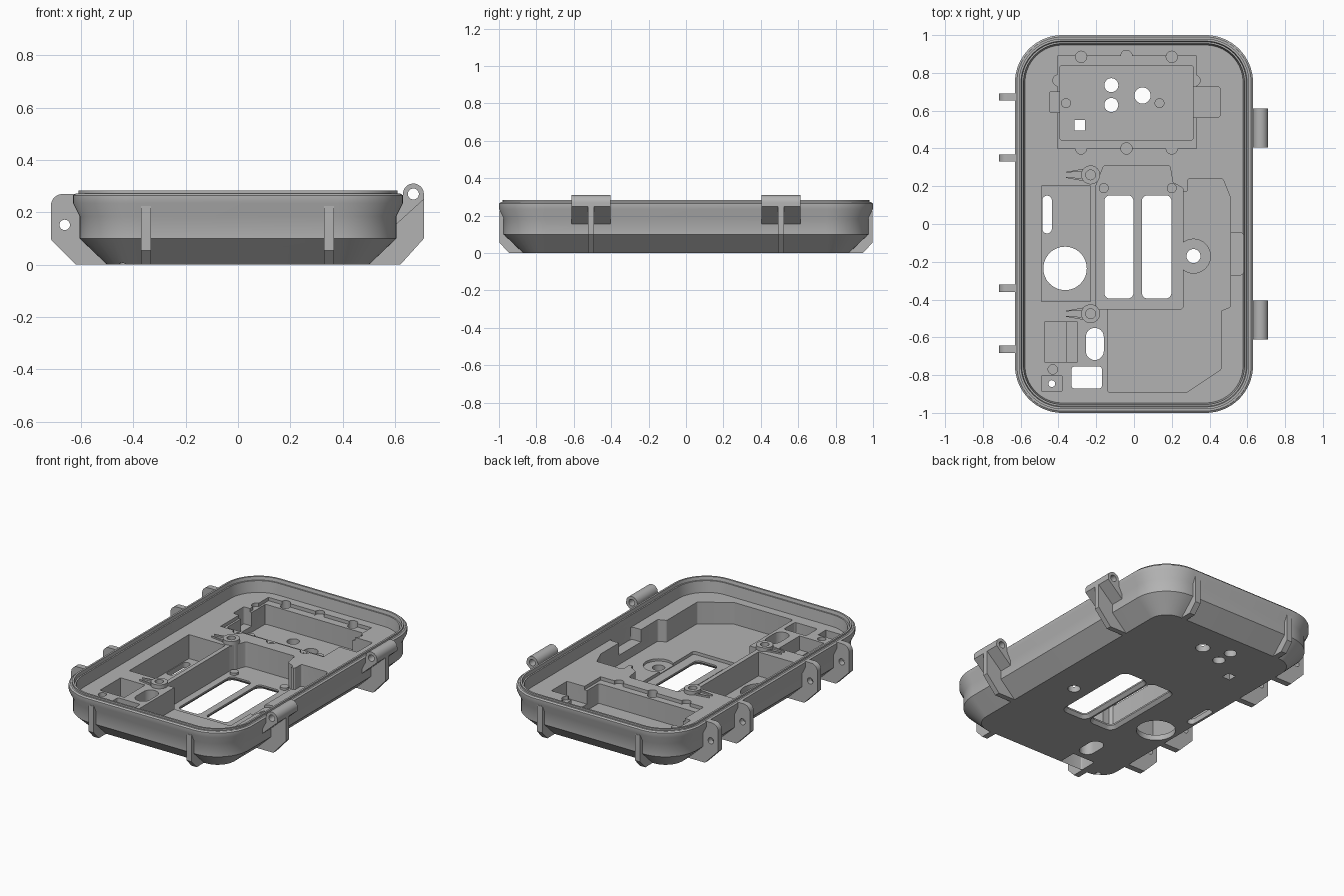
import bpy, bmesh
from math import sin, cos, pi
from mathutils import Vector

cube = bpy.data.objects.get("Cube")
if cube:
    bpy.data.objects.remove(cube, do_unlink=True)

GREY = (0.45, 0.45, 0.45, 1)
mat = bpy.data.materials.new("plain grey")
mat.use_nodes = True
mat.diffuse_color = GREY
mat.node_tree.nodes["Principled BSDF"].inputs["Base Color"].default_value = GREY


# ---- helpers -------------------------------------------------------------
def fillet(pts, r, n=6):
    """Round every corner of a polygon."""
    out = []
    for i, p in enumerate(pts):
        p = Vector(p)
        a = (Vector(pts[i - 1]) - p).normalized()
        b = (Vector(pts[(i + 1) % len(pts)]) - p).normalized()
        half = a.angle(b) / 2
        c = p + (a + b).normalized() * r / sin(half)
        start = p + a * r / (sin(half) / cos(half)) - c
        end = p + b * r / (sin(half) / cos(half)) - c
        for k in range(n + 1):
            t = k / n
            out.append(c + (start * (1 - t) + end * t).normalized() * r)
    return out


def rect(x0, x1, y0, y1, r=0, n=6):
    pts = [(x0, y0), (x1, y0), (x1, y1), (x0, y1)]
    return fillet(pts, r, n) if r else pts


def circle(x, y, r, n=32):
    return [(x + r * cos(2 * pi * k / n), y + r * sin(2 * pi * k / n)) for k in range(n)]


def place(p, w, axis):
    return {"x": (w, p[0], p[1]), "y": (p[0], w, p[1]), "z": (p[0], p[1], w)}[axis]


def loft(name, rings, axis="z"):
    """Closed solid through a list of (outline, level)."""
    bm = bmesh.new()
    loops = [[bm.verts.new(place(p, w, axis)) for p in pts] for pts, w in rings]
    n = len(loops[0])
    for lo, hi in zip(loops, loops[1:]):
        for i in range(n):
            j = (i + 1) % n
            bm.faces.new((lo[i], lo[j], hi[j], hi[i]))
    bm.faces.new(loops[0][::-1])
    bm.faces.new(loops[-1])
    bmesh.ops.recalc_face_normals(bm, faces=bm.faces)
    mesh = bpy.data.meshes.new(name)
    bm.to_mesh(mesh)
    bm.free()
    mesh.materials.append(mat)
    ob = bpy.data.objects.new(name, mesh)
    bpy.context.collection.objects.link(ob)
    return ob


def prism(name, pts, w0, w1, axis="z"):
    return loft(name, [(pts, w0), (pts, w1)], axis)


def cut(target, cutter):
    mod = target.modifiers.new("cut", "BOOLEAN")
    mod.operation, mod.solver, mod.object = "DIFFERENCE", "EXACT", cutter
    bpy.context.view_layer.objects.active = target
    bpy.ops.object.modifier_apply(modifier=mod.name)
    bpy.data.objects.remove(cutter, do_unlink=True)


# ---- tray body: chamfered base, flared rim, sealing lip, inner deck ------
DECK = 0.19
profile = [(.13, 0), (.025, .10), (.025, .185), (0, .235), (0, .265), (.01, .272), (.02, .272),
           (.02, .283), (.032, .283), (.036, .262), (.045, .262), (.053, DECK)]
body = loft("tray_body", [(rect(d - .63, .63 - d, d - 1, 1 - d, .25 - d, 12), z)
                          for d, z in profile])


def pocket(pts, floor):
    cut(body, prism("pocket_cutter", pts, floor, .3))


# ---- upper compartment with stepped ledge --------------------------------
pocket(rect(-.405, .33, .40, .89), .168)
for x, y, floor in [(-.28, .885, .1), (.2, .885, .1), (-.04, .4, .1),
                    (-.04, .89, .167), (-.28, .4, .167), (.2, .4, .167),
                    (-.4, .76, .167), (.32, .76, .167)]:
    pocket(circle(x, y, .03, 20), floor)
pocket(rect(-.392, .312, .445, .84, .01, 3), .04)
pocket(rect(-.448, -.3, .59, .70, .01, 3), .08)
pocket(rect(.25, .455, .565, .725, .01, 3), .08)

# ---- long side compartment, its niche and the window compartment ---------
pocket(fillet([(-.14, -.89), (.28, -.89), (.46, -.77), (.46, -.46), (.51, -.44), (.51, .14),
               (.47, .24), (.285, .24), (.285, .17), (.24, .17), (.24, -.43), (-.14, -.43)],
              .012, 3), .05)
pocket(rect(.48, .58, -.27, -.045, .02, 3), .11)
pocket(fillet([(-.202, -.45), (.26, -.45), (.26, .19), (.205, .22), (.19, .31),
               (-.16, .31), (-.202, .2)], .015, 3), .03)
pocket(circle(.315, -.17, .09), .035)

# ---- left compartments ---------------------------------------------------
pocket(rect(-.49, -.23, -.41, .2), .035)
pocket(rect(-.475, -.36, -.73, -.52), .06)
pocket(rect(-.37, -.3, -.73, -.52), .1)
pocket(rect(-.49, -.38, -.885, -.805), .1)
pocket(circle(-.43, -.77, .025, 20), .1)

# ---- openings through the floor ------------------------------------------
openings = [rect(-.485, -.435, -.05, .15, .0245), circle(-.365, -.235, .115, 48),
            rect(-.255, -.16, -.72, -.55, .047), rect(-.33, -.17, -.87, -.755, .012, 3),
            circle(-.435, -.845, .018, 20), circle(.315, -.17, .037),
            circle(-.12, .735, .037), circle(-.12, .63, .037), circle(.045, .68, .043),
            rect(-.315, -.26, .495, .55)]
for pts in openings:
    cut(body, prism("opening_cutter", pts, -.1, .4))

# paired windows, flared towards the underside
for x0, x1 in [(-.157, -.003), (.042, .198)]:
    inner = rect(x0, x1, -.395, .152, .03)
    outer = rect(x0 - .018, x1 + .018, -.413, .17, .048)
    cut(body, loft("window_cutter", [(outer, -.001), (inner, .02), (inner, .1)]))

# ---- screw posts ---------------------------------------------------------
for label, y in [("rear", .26), ("front", -.475)]:
    post = prism(label + "_post", circle(-.23, y, .05), .025, .215)
    cut(post, prism("post_cutter", circle(-.23, y, .026, 24), .1, .3))
    for side in (-1, 1):
        arm = [(-.36, y + side * .012), (-.27, y + side * .018),
               (-.27, y + side * .032), (-.36, y + side * .016)]
        prism(label + "_post_arm", arm, .18, .2)
for x, y, z in [(-.16, .19, .02), (.2, .19, .02), (-.36, .64, .03), (.135, .64, .03)]:
    prism("floor_stud", circle(x, y, .026, 24), z, z + .025)

# ---- hinges and their support ribs on the +x side ------------------------
barrel = [(.67 + .04 * cos(pi * k / 16), .27 + .04 * sin(pi * k / 16)) for k in range(17)]
hinge_shape = [(.6, .15), (.71, .25)] + barrel + [(.63, .235), (.6, .22)]
hinge_rib = [(.497, 0), (.62, 0), (.71, .1), (.71, .255), (.6, .2), (.6, .1)]
for label, y in [("rear", .508), ("front", -.508)]:
    hinge = prism(label + "_hinge", hinge_shape, y - .104, y + .104, "y")
    cut(hinge, prism("pin_cutter", circle(.67, .27, .021, 24), y - .2, y + .2, "y"))
    prism(label + "_hinge_rib", hinge_rib, y - .017, y + .017, "y")

# ---- latch lugs on the -x side -------------------------------------------
corner = [(-.67 - .045 * sin(pi * k / 16), .225 + .045 * cos(pi * k / 16)) for k in range(9)]
lug_shape = [(-.6, .25), (-.62, .27)] + corner + [(-.715, .097), (-.62, 0), (-.497, 0), (-.6, .1)]
for y in (.673, .35, -.34, -.663):
    lug = prism("latch_lug", lug_shape, y - .019, y + .019, "y")
    cut(lug, prism("pin_cutter", circle(-.662, .152, .02, 24), y - .1, y + .1, "y"))

# ---- feet ribs on both ends ----------------------------------------------
for label, s in [("front", -1), ("rear", 1)]:
    rib = [(s * u, v) for u, v in [(.867, 0), (.945, 0), (.997, .055), (.997, .225),
                                   (.965, .225), (.965, .1)]]
    for x in (-.352, .348):
        prism(label + "_foot_rib", rib, x - .019, x + .019, "x")

# ---- shading -------------------------------------------------------------
bpy.ops.object.select_all(action="DESELECT")
for ob in bpy.context.collection.objects:
    if ob.type == "MESH":
        ob.select_set(True)
        bpy.context.view_layer.objects.active = ob
bpy.ops.object.shade_smooth_by_angle(angle=pi / 6)
